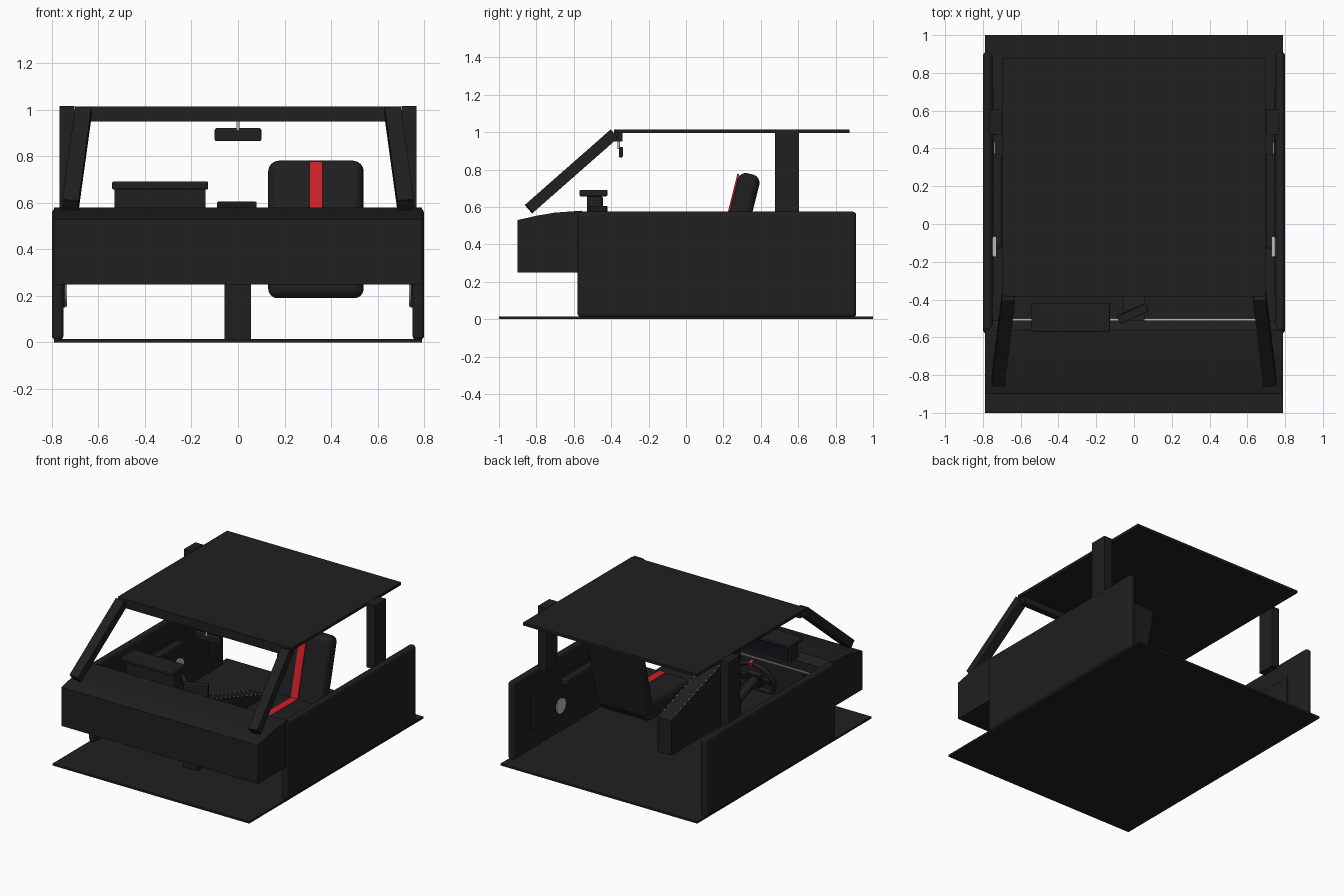
import bpy, bmesh, math
from mathutils import Vector, Matrix

if "Cube" in bpy.data.objects:
    bpy.data.objects.remove(bpy.data.objects["Cube"])


def material(name, rgb):
    m = bpy.data.materials.new(name)
    m.diffuse_color = (*rgb, 1)
    m.use_nodes = True
    m.node_tree.nodes["Principled BSDF"].inputs["Base Color"].default_value = m.diffuse_color
    return m


DARK = material("dark_trim", (0.014, 0.014, 0.015))
BLACK = material("screen_black", (0.006, 0.007, 0.012))
RED = material("red_accent", (0.6, 0.015, 0.02))
SILVER = material("silver", (0.5, 0.5, 0.52))


def finish(name, bm, mat, bevel=0, segments=3):
    bmesh.ops.recalc_face_normals(bm, faces=bm.faces)
    me = bpy.data.meshes.new(name)
    bm.to_mesh(me)
    bm.free()
    me.materials.append(mat)
    ob = bpy.data.objects.new(name, me)
    bpy.context.collection.objects.link(ob)
    if bevel:
        mod = ob.modifiers.new("bevel", 'BEVEL')
        mod.width, mod.segments = bevel, segments
    return ob


def box(name, center, size, mat=DARK, rot=(0, 0, 0), bevel=0, segments=3):
    bm = bmesh.new()
    bmesh.ops.create_cube(bm, size=1, matrix=Matrix.Diagonal((*size, 1)))
    ob = finish(name, bm, mat, bevel, segments)
    ob.location, ob.rotation_euler = center, rot
    return ob


def span(name, x, y, z, mat=DARK, bevel=0):
    c = [(a + b) / 2 for a, b in (x, y, z)]
    return box(name, c, [b - a for a, b in (x, y, z)], mat, bevel=bevel)


def extrude_x(name, profile, x0, x1, mat=DARK):
    bm = bmesh.new()
    face = bm.faces.new([bm.verts.new((x0, y, z)) for y, z in profile])
    out = bmesh.ops.extrude_face_region(bm, geom=[face])["geom"]
    bmesh.ops.translate(bm, vec=(x1 - x0, 0, 0),
                        verts=[v for v in out if isinstance(v, bmesh.types.BMVert)])
    return finish(name, bm, mat)


def rod(name, a, b, r, mat=DARK, sides=24):
    a, b = Vector(a), Vector(b)
    bm = bmesh.new()
    bmesh.ops.create_cone(bm, cap_ends=True, segments=sides, radius1=r, radius2=r,
                          depth=(b - a).length)
    ob = finish(name, bm, mat)
    ob.location = (a + b) / 2
    ob.rotation_euler = (b - a).to_track_quat('Z', 'Y').to_euler()
    return ob


def ball(name, c, r, mat=SILVER, segs=12):
    bm = bmesh.new()
    bmesh.ops.create_uvsphere(bm, u_segments=segs, v_segments=segs // 2, radius=r)
    for f in bm.faces:
        f.smooth = True
    ob = finish(name, bm, mat)
    ob.location = c
    return ob


# floor, roof and windscreen header
span("floor", (-.79, .79), (-1, 1), (0, .015))
span("roof", (-.70, .70), (-.38, .875), (.995, 1.015))
span("windscreen_header", (-.68, .68), (-.385, -.34), (.95, 1.015))

# mirrored sides: doors, pillars, armrests, speakers
for s, side in ((-1, "left"), (1, "right")):
    box(side + "_door", (s * .775, .165, .2925), (.05, 1.49, .565), bevel=.02)
    box(side + "_door_panel", (s * .748, .17, .29), (.012, 1.1, .28))
    box(side + "_armrest", (s * .728, .12, .38), (.055, .50, .05), bevel=.012)
    box(side + "_rear_pillar", (s * .735, .54, .783), (.065, .13, .465))
    rod(side + "_speaker", (s * .752, .38, .21), (s * .735, .38, .21), .055, SILVER, 32)
    box(side + "_door_handle", (s * .738, -.12, .46), (.02, .11, .025), SILVER, bevel=.006)
    # slanted front pillar from dash to roof
    a, b = Vector((s * .72, -.84, .59)), Vector((s * .665, -.385, .99))
    d = (b - a).normalized()
    xa = (Vector((1, 0, 0)) - d * d.x).normalized()
    p = box(side + "_front_pillar", (a + b) / 2, (.07, .06, (b - a).length))
    p.rotation_euler = Matrix((xa, d.cross(xa), d)).transposed().to_euler()

# dashboard with light strip and vents
extrude_x("dashboard", [(-.90, .25), (-.90, .53), (-.80, .553), (-.70, .57), (-.56, .58),
                        (-.51, .54), (-.51, .25)], -.79, .79)
span("dash_light_strip", (-.66, .66), (-.512, -.50), (.47, .478), SILVER)
for i, x in enumerate((-.64, .27, .62)):
    span(f"vent_{i}", (x - .06, x + .06), (-.512, -.503), (.40, .45), BLACK)

# instrument binnacle
span("binnacle_body", (-.53, -.14), (-.53, -.45), (.55, .67))
span("binnacle_hood", (-.542, -.128), (-.57, -.42), (.657, .692), bevel=.008)
span("instrument_screen", (-.51, -.16), (-.452, -.445), (.565, .65), BLACK)

# centre screen turned to the driver
box("centre_screen", (-.005, -.475, .52), (.17, .045, .17), rot=(0, 0, math.radians(25)),
    bevel=.005)
box("centre_screen_glass", (-.0147, -.4542, .52), (.15, .005, .14), BLACK,
    rot=(0, 0, math.radians(25)))

# sloping centre console with stitched edges
extrude_x("centre_console", [(.25, .015), (.25, .265), (-.40, .475), (-.55, .50),
                             (-.55, .015)], -.058, .055)
for i in range(11):
    y = .18 - i * .049
    for s in (-1, 1):
        ball(f"console_stitch_{i}_{s}", (s * .048, y, .265 + (.25 - y) * .323), .007, segs=8)

# steering wheel: flat-bottomed rim, spokes, hub
wheel = Matrix.Translation((-.33, -.33, .425)) @ Matrix.Rotation(math.radians(70), 4, 'X')
curve = bpy.data.curves.new("steering_wheel_rim", 'CURVE')
curve.dimensions = '3D'
curve.bevel_depth, curve.bevel_resolution = .016, 2
spline = curve.splines.new('POLY')
spline.points.add(31)
for i, pt in enumerate(spline.points):
    t = i * math.tau / 32
    pt.co = (.145 * math.cos(t), max(.135 * math.sin(t), -.09), 0, 1)
spline.use_cyclic_u = True
curve.materials.append(DARK)
rim = bpy.data.objects.new("steering_wheel_rim", curve)
bpy.context.collection.objects.link(rim)
rim.matrix_world = wheel
for name, c, size, mat in (("wheel_spokes", (0, 0, 0), (.28, .04, .02), DARK),
                           ("wheel_lower_spoke", (0, -.045, 0), (.035, .09, .02), DARK),
                           ("wheel_hub", (0, 0, .005), (.10, .09, .035), DARK),
                           ("wheel_marker", (0, .135, .001), (.024, .036, .036), RED)):
    box(name, (0, 0, 0), size, mat).matrix_world = wheel @ Matrix.Translation(c)
ball("wheel_badge", wheel @ Vector((0, 0, .02)), .02)
rod("steering_column", wheel @ Vector((0, 0, -.005)), wheel @ Vector((0, 0, -.22)), .03)

# passenger seat with red stripe
tilt = math.radians(-14)
back = Matrix.Translation((.335, .277, .505)) @ Matrix.Rotation(tilt, 4, 'X')
box("seat_back", (0, 0, 0), (.41, .12, .56), bevel=.045, segments=4).matrix_world = back
box("seat_stripe", (0, 0, 0), (.055, .01, .50), RED).matrix_world = \
    back @ Matrix.Translation((0, -.063, .015))
box("seat_cushion", (.335, 0, .265), (.41, .48, .15), bevel=.04, segments=4)
box("cushion_stripe", (.335, -.02, .341), (.055, .38, .008), RED)

# rear-view mirror
box("mirror", (0, -.348, .893), (.20, .022, .056), bevel=.008)
rod("mirror_stem", (0, -.36, .91), (0, -.36, .96), .007, SILVER, 12)
